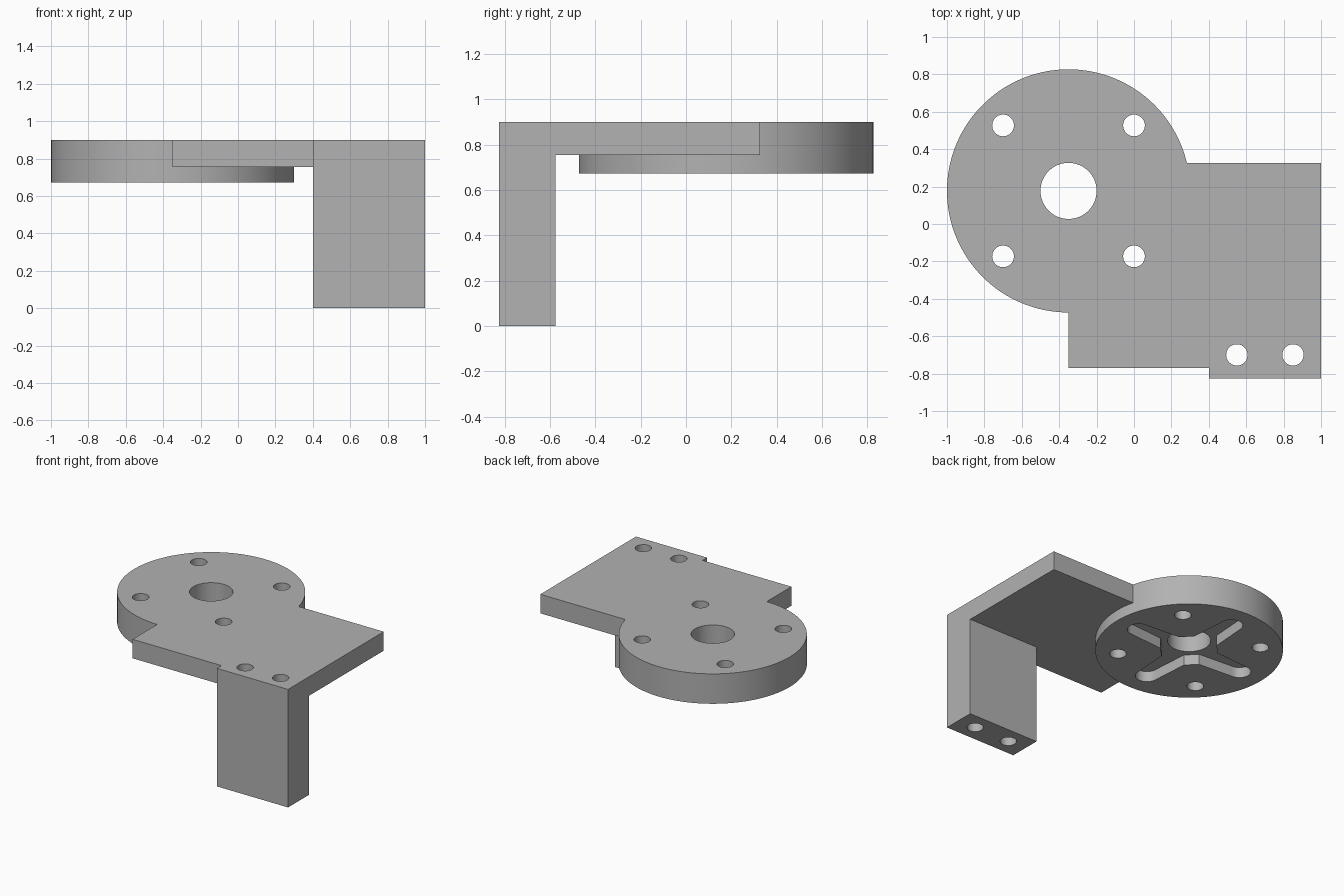
import bpy, bmesh, math
from mathutils import Matrix

if "Cube" in bpy.data.objects:
    bpy.data.objects.remove(bpy.data.objects["Cube"], do_unlink=True)

TOP, DISC_BASE, PLATE_BASE = 0.9, 0.672, 0.755
HUB_X, HUB_Y, BOLT = -0.35, 0.177, 0.35
RECESS = 0.08

grey = bpy.data.materials.new("plain grey")
grey.use_nodes = True
grey.diffuse_color = (0.445, 0.445, 0.445, 1)
grey.node_tree.nodes["Principled BSDF"].inputs["Base Color"].default_value = grey.diffuse_color


def prism(name, outline, z0, z1):
    """Extrude a closed outline between two heights."""
    bm = bmesh.new()
    base = bm.faces.new([bm.verts.new((x, y, z0)) for x, y in outline])
    top = bmesh.ops.extrude_face_region(bm, geom=[base])["geom"]
    bmesh.ops.translate(bm, vec=(0, 0, z1 - z0),
                        verts=[v for v in top if isinstance(v, bmesh.types.BMVert)])
    bmesh.ops.recalc_face_normals(bm, faces=bm.faces)
    mesh = bpy.data.meshes.new(name)
    bm.to_mesh(mesh)
    bm.free()
    mesh.materials.append(grey)
    obj = bpy.data.objects.new(name, mesh)
    bpy.context.collection.objects.link(obj)
    return obj


def box(x0, x1, y0, y1):
    return [(x0, y0), (x1, y0), (x1, y1), (x0, y1)]


def circle(cx, cy, r, n):
    return [(cx + r * math.cos(2 * math.pi * i / n), cy + r * math.sin(2 * math.pi * i / n))
            for i in range(n)]


def combine(body, other, operation):
    """Apply a boolean and discard the second solid."""
    mod = body.modifiers.new(operation.lower(), 'BOOLEAN')
    mod.operation, mod.object, mod.solver = operation, other, 'EXACT'
    bpy.context.view_layer.objects.active = body
    bpy.ops.object.modifier_apply(modifier=mod.name)
    bpy.data.objects.remove(other, do_unlink=True)


# Round head, flat plate and downward leg joined into one solid
bracket = prism("bracket", circle(HUB_X, HUB_Y, 0.65, 128), DISC_BASE, TOP)
combine(bracket, prism("plate", box(HUB_X, 1, -0.77, 0.327), PLATE_BASE, TOP), 'UNION')
combine(bracket, prism("leg", box(0.4, 1, -0.825, -0.575), 0, TOP), 'UNION')

# Cross-shaped recess under the head: one tapered round-ended arm turned four times
arm = [(0.175, -0.1)]
for i in range(17):
    a = math.pi * (i / 16 - 0.5)
    arm.append((0.455 + 0.08 * math.cos(a), 0.08 * math.sin(a)))
arm.append((0.175, 0.1))
cross = []
for k in range(4):
    turn = Matrix.Rotation(k * math.pi / 2, 2)
    for x, y in arm:
        cross.append((HUB_X + turn[0][0] * x + turn[0][1] * y,
                      HUB_Y + turn[1][0] * x + turn[1][1] * y))
combine(bracket, prism("recess_cutter", cross, DISC_BASE - 0.1, DISC_BASE + RECESS), 'DIFFERENCE')

# Through holes: centre bore, four head bolts, two leg bolts
holes = [(HUB_X, HUB_Y, 0.15, 64), (0.55, -0.7, 0.057, 40), (0.85, -0.7, 0.057, 40)]
holes += [(HUB_X + sx * BOLT, HUB_Y + sy * BOLT, 0.058, 40) for sx in (-1, 1) for sy in (-1, 1)]
for x, y, r, n in holes:
    combine(bracket, prism("hole_cutter", circle(x, y, r, n), -0.1, 1), 'DIFFERENCE')

# Smooth round walls, crisp edges
bpy.ops.object.select_all(action='DESELECT')
bracket.select_set(True)
bpy.context.view_layer.objects.active = bracket
bpy.ops.object.shade_smooth_by_angle(angle=math.radians(30))
